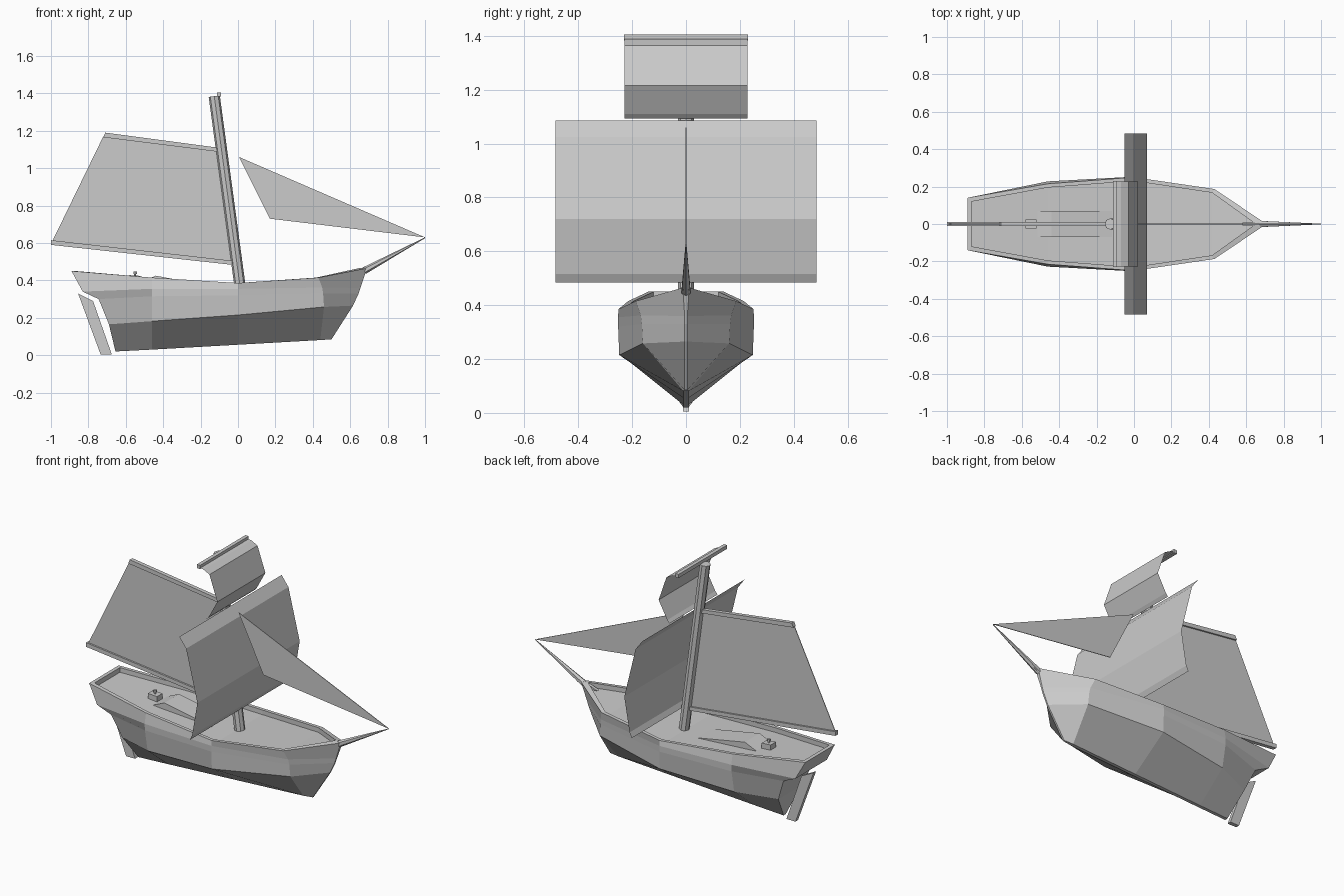
import bpy, bmesh, math
from mathutils import Vector

if "Cube" in bpy.data.objects:
    bpy.data.objects.remove(bpy.data.objects["Cube"])

grey = bpy.data.materials.new("plain_grey")
grey.diffuse_color = (0.6, 0.6, 0.6, 1)
grey.use_nodes = True
grey.node_tree.nodes["Principled BSDF"].inputs["Base Color"].default_value = grey.diffuse_color


def finish(bm, name, closed=True):
    if closed:
        bmesh.ops.remove_doubles(bm, verts=bm.verts, dist=0.0005)
        bmesh.ops.recalc_face_normals(bm, faces=bm.faces)
    me = bpy.data.meshes.new(name)
    bm.to_mesh(me)
    bm.free()
    me.materials.append(grey)
    ob = bpy.data.objects.new(name, me)
    bpy.context.collection.objects.link(ob)
    return ob


def slab(name, profile, half):
    """Extrude a side profile (x, z) across y."""
    bm = bmesh.new()
    a = [bm.verts.new((x, -half, z)) for x, z in profile]
    b = [bm.verts.new((x, half, z)) for x, z in profile]
    n = len(profile)
    bm.faces.new(a)
    bm.faces.new(b[::-1])
    for i in range(n):
        j = (i + 1) % n
        bm.faces.new((a[j], a[i], b[i], b[j]))
    return finish(bm, name)


def sheet(name, profile, half):
    """Square sail: an open side profile swept across y."""
    bm = bmesh.new()
    rows = [[bm.verts.new((x, s * half, z)) for s in (-1, 1)] for x, z in profile]
    for p, q in zip(rows, rows[1:]):
        bm.faces.new((p[0], q[0], q[1], p[1]))
    return finish(bm, name, False)


def spar(name, start, end, r1, r2, sides):
    a, b = Vector(start), Vector(end)
    bm = bmesh.new()
    bmesh.ops.create_cone(bm, cap_ends=True, segments=sides, radius1=r1,
                          radius2=r2, depth=(b - a).length)
    ob = finish(bm, name)
    ob.location = (a + b) / 2
    ob.rotation_euler = (b - a).to_track_quat('Z', 'Y').to_euler()
    return ob


# Hull: stations from stern to bow, rows from rail down to keel (x, half width, z)
stations = [
    [(-.89, .14, .45), (-.83, .15, .34), (-.745, .14, .30), (-.69, .11, .165), (-.655, .01, .02)],
    [(-.46, .215, .415), (-.46, .228, .355), (-.46, .226, .315), (-.46, .20, .182), (-.46, .01, .03)],
    [(0, .25, .386), (0, .253, .355), (0, .252, .32), (0, .248, .215), (0, .01, .056)],
    [(.43, .187, .415), (.45, .168, .362), (.455, .164, .33), (.46, .16, .258), (.44, .01, .081)],
    [(.69, .012, .465), (.655, .005, .36), (.645, .005, .33), (.615, .005, .265), (.50, .005, .085)],
]
inset_x = [.022, 0, 0, -.012, -.045]
bm = bmesh.new()
grid = []
for st, dx in zip(stations, inset_x):
    x, y, z = st[0]
    iy = max(y - .02, .004)
    rows = [(x + dx, iy, z - .028), (x + dx, iy, z)] + st   # deck edge, rail inner edge
    grid.append([[bm.verts.new((px, s * py, pz)) for s in (-1, 1)] for px, py, pz in rows])
for a, b in zip(grid, grid[1:]):
    for i in range(len(a) - 1):                      # planking on both sides
        for s in (0, 1):
            bm.faces.new((a[i][s], b[i][s], b[i + 1][s], a[i + 1][s]))
    for i in (0, -1):                                # deck and keel strips
        bm.faces.new((a[i][0], b[i][0], b[i][1], a[i][1]))
for end in (grid[0], grid[-1]):                      # transom and stem
    for p, q in zip(end, end[1:]):
        bm.faces.new((p[0], q[0], q[1], p[1]))
finish(bm, "hull")

# Rudder
slab("rudder", [(-.855, .33), (-.775, .29), (-.675, .005), (-.735, .005)], .012)

# Deck fittings
slab("companionway", [(-.52, .39), (-.44, .425), (-.10, .362), (-.44, .36)], .07)
slab("winch_base", [(-.58, .39), (-.58, .428), (-.52, .424), (-.52, .39)], .025)
spar("winch_pin", (-.55, 0, .42), (-.55, 0, .437), .006, .006, 6)
spar("winch_knob", (-.55, 0, .435), (-.55, 0, .447), .011, .011, 6)

# Mast, bowsprit and yard
spar("mast", (.012, 0, .36), (-.127, 0, 1.385), .03, .03, 8)
slab("bowsprit_root", [(.58, .435), (.68, .47), (.72, .46), (.665, .43)], .009)
spar("bowsprit", (.675, 0, .452), (1.0, 0, .628), .019, .002, 6)
slab("top_yard", [(-.112, 1.383), (-.09, 1.383), (-.09, 1.405), (-.112, 1.405)], .23)

# Fore-and-aft sail with gaff and boom
slab("gaff", [(-.71, 1.19), (-.11, 1.11), (-.10, 1.087), (-.72, 1.165)], .012)
slab("boom", [(-1, .615), (-.03, .505), (-.02, .482), (-1, .59)], .012)
slab("aft_sail", [(-.72, 1.17), (-.10, 1.09), (-.02, .50), (-.995, .605)], .002)
slab("jib", [(.005, 1.06), (.17, .73), (1.0, .63)], .002)

# Square sails
sheet("top_sail", [(-.10, 1.39), (-.07, 1.385), (-.03, 1.365), (.022, 1.215),
                   (-.035, 1.11), (-.05, 1.093)], .228)
sheet("main_sail", [(-.05, 1.085), (-.005, 1.025), (.07, .72), (.035, .515), (.02, .485)], .485)
